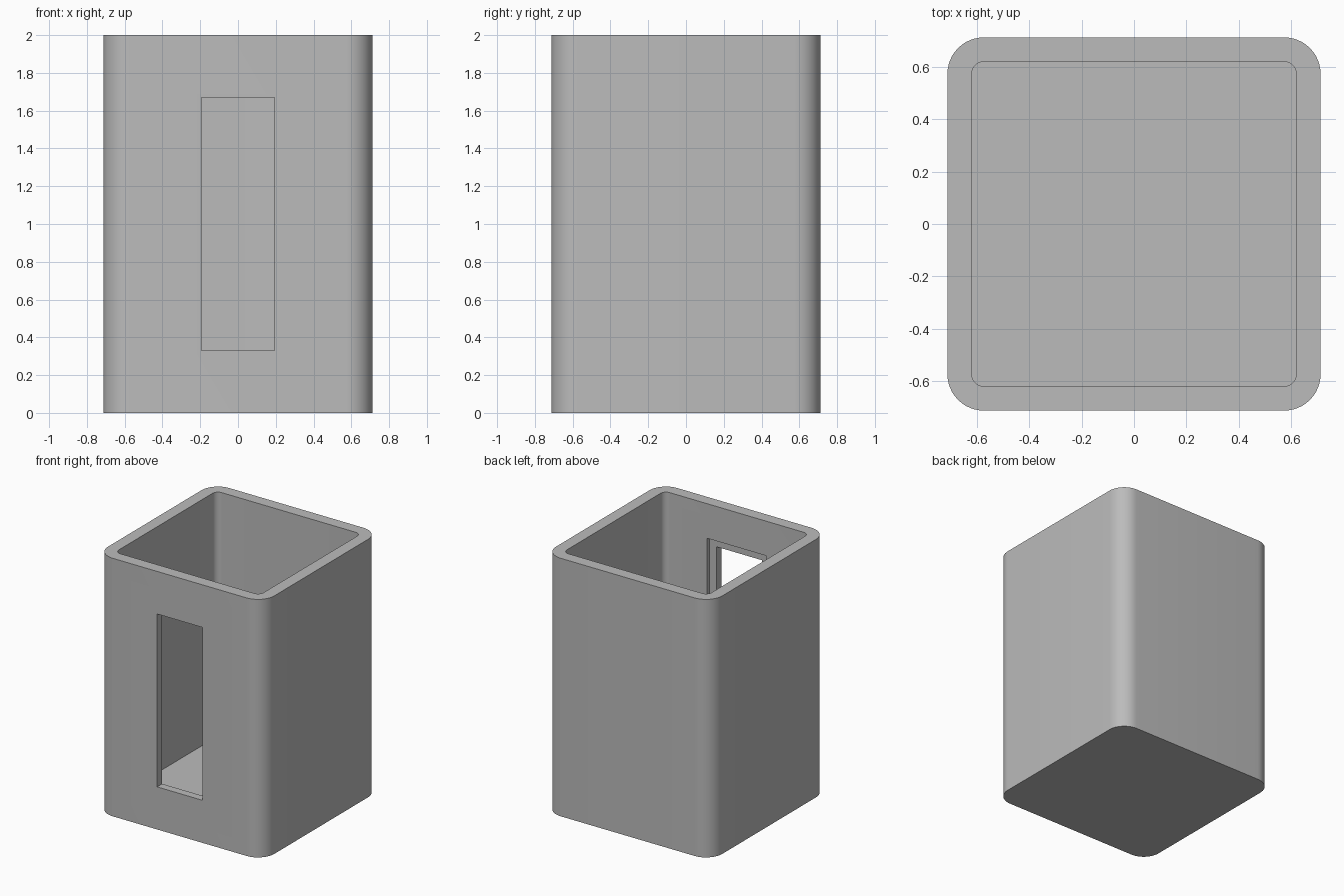
import bpy
import bmesh
from math import radians
from mathutils import Vector

HEIGHT = 2.0
HALF = 0.713       # outer half width
WALL = 0.093       # wall and floor thickness
LIP = 0.062        # frame left around the window
REBATE = 0.031     # depth of the step behind the window
WIN_HALF, WIN_BOTTOM, WIN_TOP = 0.194, 0.33, 1.67

default = bpy.data.objects.get("Cube")
if default:
    bpy.data.objects.remove(default, do_unlink=True)

grey = bpy.data.materials.new("plain grey")
grey.use_nodes = True
colour = (0.5, 0.5, 0.5, 1)
grey.diffuse_color = colour
grey.node_tree.nodes["Principled BSDF"].inputs["Base Color"].default_value = colour


def block(name, low, high, radius=0):
    """Box between two corners, with its upright edges rounded."""
    low, high = Vector(low), Vector(high)
    bm = bmesh.new()
    bmesh.ops.create_cube(bm, size=1)
    for v in bm.verts:
        v.co = (low + high) / 2 + v.co * (high - low)
    if radius:
        upright = [e for e in bm.edges
                   if abs(e.verts[0].co.z - e.verts[1].co.z) > 0.01]
        bmesh.ops.bevel(bm, geom=upright, offset=radius, segments=12,
                        profile=0.5, affect='EDGES')
    mesh = bpy.data.meshes.new(name)
    bm.to_mesh(mesh)
    bm.free()
    mesh.materials.append(grey)
    obj = bpy.data.objects.new(name, mesh)
    bpy.context.collection.objects.link(obj)
    return obj


def cut(target, cutter):
    """Subtract the cutter and discard it."""
    mod = target.modifiers.new("cut", 'BOOLEAN')
    mod.operation = 'DIFFERENCE'
    mod.solver = 'EXACT'
    mod.object = cutter
    bpy.context.view_layer.objects.active = target
    bpy.ops.object.modifier_apply(modifier=mod.name)
    bpy.data.objects.remove(cutter, do_unlink=True)


# Rounded square body
body = block("open_box", (-HALF, -HALF, 0), (HALF, HALF, HEIGHT), 0.14)

# Hollow inside, open at the top
inner = HALF - WALL
cut(body, block("hollow", (-inner, -inner, WALL), (inner, inner, HEIGHT + 0.2), 0.047))

# Tall window through the front wall
cut(body, block("window", (-WIN_HALF, -HALF - 0.1, WIN_BOTTOM),
                (WIN_HALF, -inner + 0.1, WIN_TOP)))

# Wider step around the window on the inside
wide = WIN_HALF + LIP
cut(body, block("window_rebate", (-wide, -inner - REBATE, WIN_BOTTOM - LIP),
                (wide, -inner + 0.1, WIN_TOP + LIP)))

# Smooth corners, crisp edges
bpy.ops.object.select_all(action='DESELECT')
body.select_set(True)
bpy.context.view_layer.objects.active = body
bpy.ops.object.shade_smooth_by_angle(angle=radians(30))
